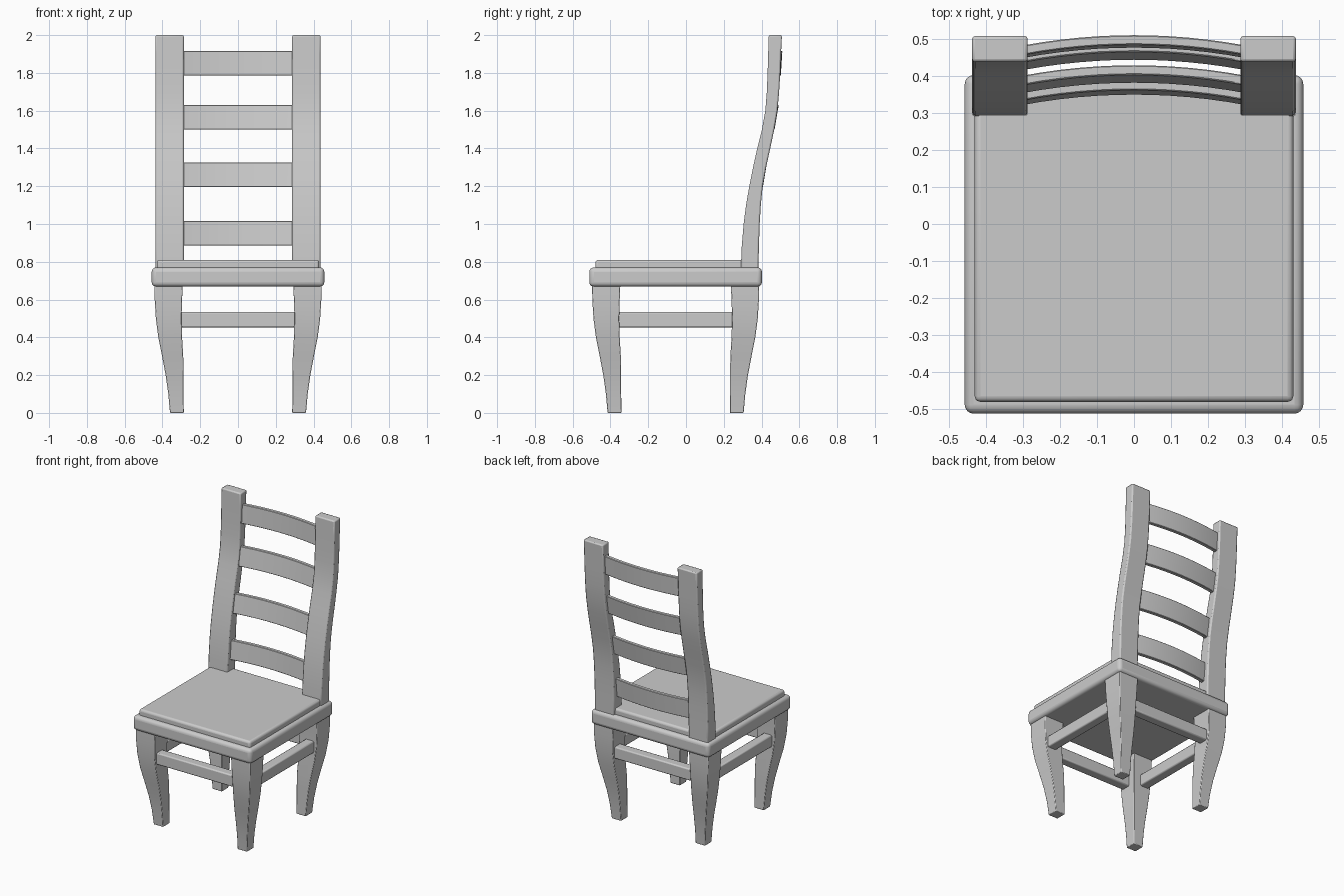
import bpy, bmesh

if "Cube" in bpy.data.objects:
    bpy.data.objects.remove(bpy.data.objects["Cube"])

CY = -0.055  # centre of the seat in y


def finish(name, bm, loc=(0, 0, 0), mirror=(False, False), bevel=0.0, segs=2):
    bmesh.ops.recalc_face_normals(bm, faces=bm.faces[:])
    me = bpy.data.meshes.new(name)
    bm.to_mesh(me)
    bm.free()
    ob = bpy.data.objects.new(name, me)
    bpy.context.collection.objects.link(ob)
    ob.location = loc
    if bevel:
        b = ob.modifiers.new("bevel", 'BEVEL')
        b.width, b.segments, b.limit_method, b.angle_limit = bevel, segs, 'ANGLE', 0.7
    if any(mirror):
        m = ob.modifiers.new("mirror", 'MIRROR')
        m.use_axis = (mirror[0], mirror[1], False)
        m.use_mirror_merge = False
    bpy.ops.object.select_all(action='DESELECT')
    bpy.context.view_layer.objects.active = ob
    ob.select_set(True)
    bpy.ops.object.shade_smooth_by_angle(angle=0.6)
    return ob


def loft(rings):
    """Skin a list of four-cornered rings and cap both ends."""
    bm = bmesh.new()
    vs = [[bm.verts.new(p) for p in r] for r in rings]
    for a, b in zip(vs, vs[1:]):
        for i in range(4):
            j = (i + 1) % 4
            bm.faces.new((a[i], a[j], b[j], b[i]))
    bm.faces.new(vs[0])
    bm.faces.new(vs[-1])
    return bm


def rect(x0, x1, y0, y1, z):
    return [(x0, y0, z), (x1, y0, z), (x1, y1, z), (x0, y1, z)]


def box(name, x0, x1, y0, y1, z0, z1, **kw):
    return finish(name, loft([rect(x0, x1, y0, y1, z0), rect(x0, x1, y0, y1, z1)]), **kw)


# Seat and the thin pad on it
box("seat", -0.457, 0.457, CY - 0.457, CY + 0.457, 0.668, 0.77, bevel=0.024, segs=4)
box("seat_pad", -0.43, 0.43, -0.48, 0.37, 0.74, 0.81, bevel=0.015, segs=3)

# Four tapered legs: z, inner and outer distance from the seat centre
leg = [(0, .287, .36), (.1, .288, .369), (.2, .288, .383), (.3, .29, .402),
       (.4, .296, .422), (.5, .299, .435), (.6, .296, .441), (.69, .292, .442)]
finish("legs", loft([rect(i, o, i, o, z) for z, i, o in leg]),
       loc=(0, CY, 0), mirror=(True, True), bevel=0.004, segs=2)

# Stretchers between the legs
box("front_back_stretchers", -0.31, 0.31, 0.35, 0.415, 0.453, 0.535,
    loc=(0, CY, 0), mirror=(False, True), bevel=0.008)
box("side_stretchers", 0.35, 0.415, -0.31, 0.31, 0.453, 0.535,
    loc=(0, CY, 0), mirror=(True, False), bevel=0.008)

# Curved back posts: z, front y, back y
post = [(.75, .29, .383), (.88, .295, .386), (1, .305, .39), (1.1, .318, .396),
        (1.2, .335, .406), (1.3, .355, .424), (1.4, .377, .446), (1.5, .402, .467),
        (1.6, .42, .484), (1.7, .428, .493), (1.8, .432, .499), (1.9, .435, .503),
        (2.0, .438, .508)]
finish("back_posts", loft([rect(.287, .437, f, b, z) for z, f, b in post]),
       mirror=(True, False), bevel=0.008, segs=2)

# Bowed slats: bottom z, front y at bottom and at top (at the middle)
for n, (z, yb, yt) in enumerate([(.885, .349, .362), (1.195, .381, .403),
                                 (1.5, .443, .465), (1.785, .476, .484)]):
    rings = []
    for k in range(13):
        x = -0.3 + 0.05 * k
        d = -0.026 * (x / 0.29) ** 2
        rings.append([(x, yb + d, z), (x, yb + d + .026, z),
                      (x, yt + d + .026, z + .131), (x, yt + d, z + .131)])
    finish(f"back_slat_{n + 1}", loft(rings), bevel=0.003, segs=1)
